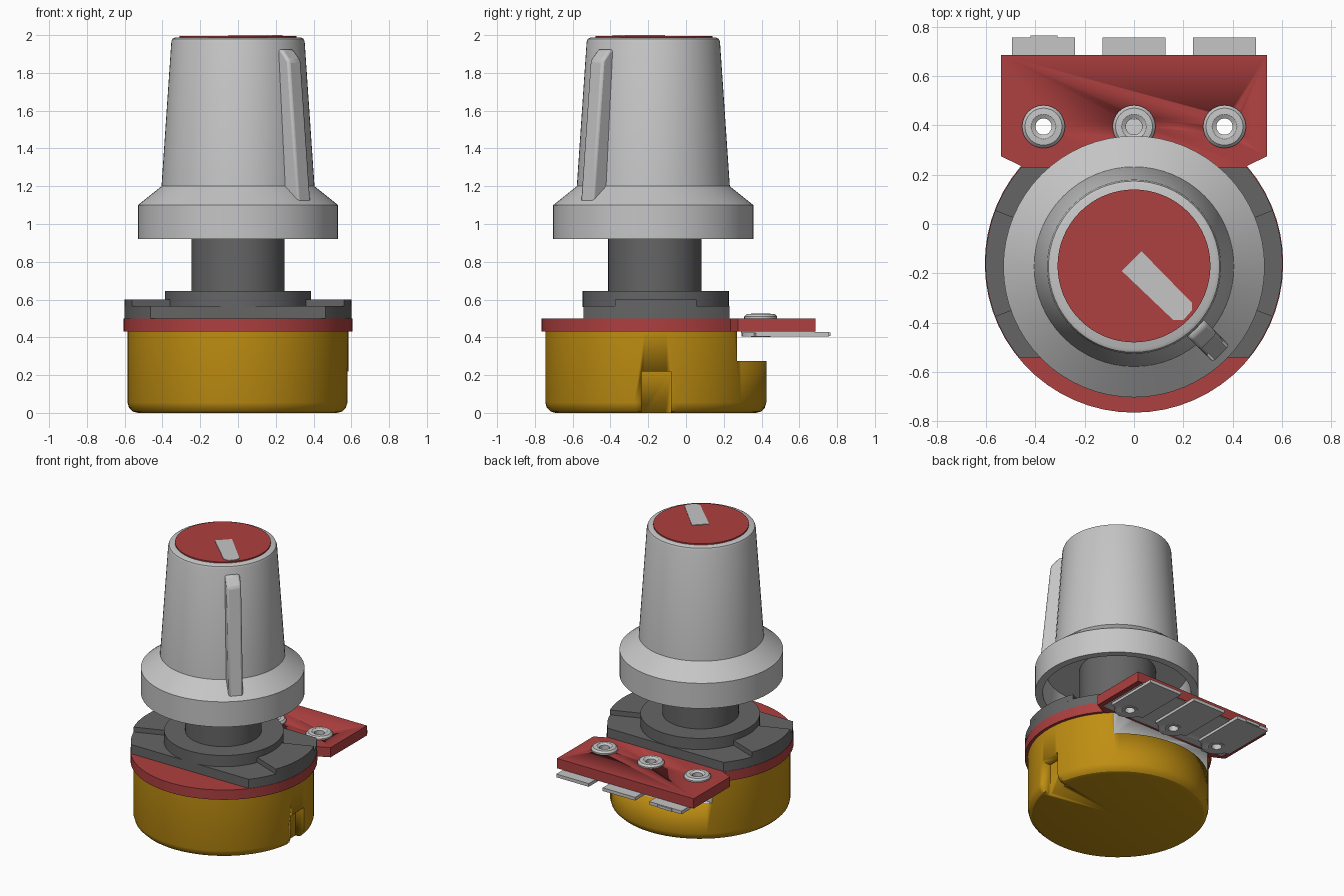
import bpy, bmesh
from math import radians, sin, cos
from mathutils import Matrix

cube = bpy.data.objects.get("Cube")
if cube:
    bpy.data.objects.remove(cube, do_unlink=True)

BODY_Y, KNOB_Y = -0.16, -0.173


def material(name, rgb):
    m = bpy.data.materials.new(name)
    m.use_nodes = True
    m.diffuse_color = (*rgb, 1)
    bsdf = next(n for n in m.node_tree.nodes if n.type == 'BSDF_PRINCIPLED')
    bsdf.inputs["Base Color"].default_value = (*rgb, 1)
    return m


silver = material("light_grey", (0.56, 0.56, 0.56))
dark = material("dark_grey", (0.13, 0.13, 0.13))
red = material("board_red", (0.42, 0.05, 0.05))
gold = material("brass_gold", (0.52, 0.27, 0.006))


def finish(bm, name, mat, loc=(0, 0, 0), smooth=True):
    bmesh.ops.recalc_face_normals(bm, faces=bm.faces)
    mesh = bpy.data.meshes.new(name)
    bm.to_mesh(mesh)
    bm.free()
    ob = bpy.data.objects.new(name, mesh)
    ob.location = loc
    bpy.context.collection.objects.link(ob)
    mesh.materials.append(mat)
    if smooth:
        activate(ob)
        bpy.ops.object.shade_smooth_by_angle(angle=radians(30))
    return ob


def activate(ob):
    bpy.ops.object.select_all(action='DESELECT')
    ob.select_set(True)
    bpy.context.view_layer.objects.active = ob


def lathe(name, profile, mat, loc, closed=False, segs=64):
    """Spin an (r, z) profile around a vertical axis."""
    bm = bmesh.new()
    vs = [bm.verts.new((r, 0, z)) for r, z in profile]
    pairs = list(zip(vs, vs[1:])) + ([(vs[-1], vs[0])] if closed else [])
    edges = [bm.edges.new(p) for p in pairs]
    bmesh.ops.spin(bm, geom=vs + edges, cent=(0, 0, 0), axis=(0, 0, 1),
                   angle=radians(360), steps=segs)
    bmesh.ops.remove_doubles(bm, verts=bm.verts, dist=1e-4)
    return finish(bm, name, mat, loc)


def prism(name, outline, z0, z1, mat, loc=(0, 0, 0), matrix=None):
    """Extrude a flat outline between two heights."""
    bm = bmesh.new()
    face = bm.faces.new([bm.verts.new((x, y, z0)) for x, y in outline])
    top = bmesh.ops.extrude_face_region(bm, geom=[face])["geom"]
    bmesh.ops.translate(bm, vec=(0, 0, z1 - z0),
                        verts=[g for g in top if isinstance(g, bmesh.types.BMVert)])
    if matrix:
        bm.transform(matrix)
    return finish(bm, name, mat, loc)


def arc(r, a, b, n, cx=0, cy=0):
    angles = [radians(a + (b - a) * i / n) for i in range(n + 1)]
    return [(cx + r * cos(t), cy + r * sin(t)) for t in angles]


def rect(x0, x1, y0, y1):
    return [(x0, y0), (x1, y0), (x1, y1), (x0, y1)]


def cut(target, cutter):
    mod = target.modifiers.new("cut", 'BOOLEAN')
    mod.operation, mod.solver, mod.object = 'DIFFERENCE', 'EXACT', cutter
    activate(target)
    bpy.ops.object.modifier_apply(modifier=mod.name)
    bpy.data.objects.remove(cutter, do_unlink=True)


# Metal can with a low ledge at the back and a notch in its left side
can = lathe("can", [(0, 0), (0.53, 0), (0.557, 0.007), (0.577, 0.027), (0.585, 0.055),
                    (0.585, 0.43), (0, 0.43)], gold, (0, BODY_Y, 0))
cut(can, prism("ledge_cutter", rect(-1, 1, 0.27, 1), 0.275, 0.6, gold))
cut(can, prism("notch_cutter", rect(0.51, 0.7, -0.235, -0.08), -0.1, 0.22, gold))
can.data.materials.append(silver)
for f in can.data.polygons:
    on_ledge = f.normal.z > 0.9 and f.center.z < 0.3
    on_step = f.normal.y > 0.99 and abs(f.center.y + BODY_Y - 0.27) < 0.01
    if on_ledge or on_step:
        f.material_index = 1

# Circuit board: round disc with a rectangular tail
tail = [(0.54, 0.275), (0.54, 0.685), (-0.54, 0.685), (-0.54, 0.275)]
board = prism("board", arc(0.605, 139.2, 400.8, 44, cy=BODY_Y) + tail, 0.43, 0.5, red)

# Three terminals with hollow rivets
contact = prism("contact_sheet", rect(-0.5, 0.5, 0.29, 0.68), 0.424, 0.43, silver)
for side, x in (("right", -0.367), ("middle", 0), ("left", 0.367)):
    outline = [(x + 0.128, 0.757), (x - 0.128, 0.757), (x - 0.128, 0.37)]
    outline += arc(0.1, 200, 340, 8, x, 0.395) + [(x + 0.128, 0.37)]
    terminal = prism(side + "_terminal", outline, 0.405, 0.428, silver)
    for part in (board, contact, terminal):
        cut(part, prism("hole_cutter", arc(0.045, 0, 345, 23, x, 0.395), 0.3, 0.6, silver))
    lathe(side + "_rivet",
          [(0.033, 0.402), (0.052, 0.402), (0.052, 0.5), (0.087, 0.5), (0.087, 0.51),
           (0.075, 0.523), (0.05, 0.525), (0.033, 0.515)],
          silver, (x, 0.395, 0), closed=True, segs=32)
prism("terminal_nib", rect(-0.42, -0.31, 0.75, 0.765), 0.407, 0.426, silver)

# Dark mounting plate, raised side pads, collar and shaft
prism("mounting_plate", arc(0.602, -39.5, 40.5, 20) + arc(0.602, 139.5, 219.5, 20),
      0.5, 0.565, dark, (0, BODY_Y, 0))
for side, turn in (("left", 0), ("right", 180)):
    pad = arc(0.602, turn - 21, turn + 21, 12) + arc(0.36, turn + 21, turn - 21, 12)
    prism(side + "_pad", pad, 0.56, 0.6, dark, (0, BODY_Y, 0))
lathe("collar", [(0, 0.56), (0.387, 0.56), (0.387, 0.645), (0, 0.645)],
      dark, (0, BODY_Y, 0))
lathe("shaft", [(0, 0.64), (0.247, 0.64), (0.247, 1.2), (0, 1.2)],
      dark, (0, BODY_Y - 0.005, 0))

# Knob: hollow skirt, sloping shoulder and tapered grip
lathe("knob", [(0, 1.08), (0.46, 1.08), (0.48, 0.92), (0.53, 0.92), (0.53, 1.1),
               (0.405, 1.2), (0.353, 1.965), (0.347, 1.98), (0.333, 1.987), (0, 1.987)],
      silver, (0, KNOB_Y, 0))

# Pointer ridge on the grip
turn = Matrix.Rotation(radians(-45), 4, 'Z') @ Matrix.Rotation(radians(90), 4, 'X')
ridge = prism("pointer_ridge", [(0.3, 1.11), (0.5, 1.11), (0.427, 1.865), (0.372, 1.925),
                                (0.3, 1.925)],
              -0.048, 0.048, silver, (0, KNOB_Y, 0), turn)
bevel = ridge.modifiers.new("bevel", 'BEVEL')
bevel.width, bevel.segments = 0.014, 2

# Red cap with its pointer mark
lathe("cap", [(0, 1.97), (0.31, 1.97), (0.31, 1.996), (0, 1.996)],
      red, (0, KNOB_Y + 0.003, 0))
prism("pointer_mark", [(-0.05, -0.19), (0.16, -0.39), (0.2, -0.39), (0.235, -0.35),
                       (0.235, -0.32), (0.03, -0.11)], 1.994, 2.0, silver)
